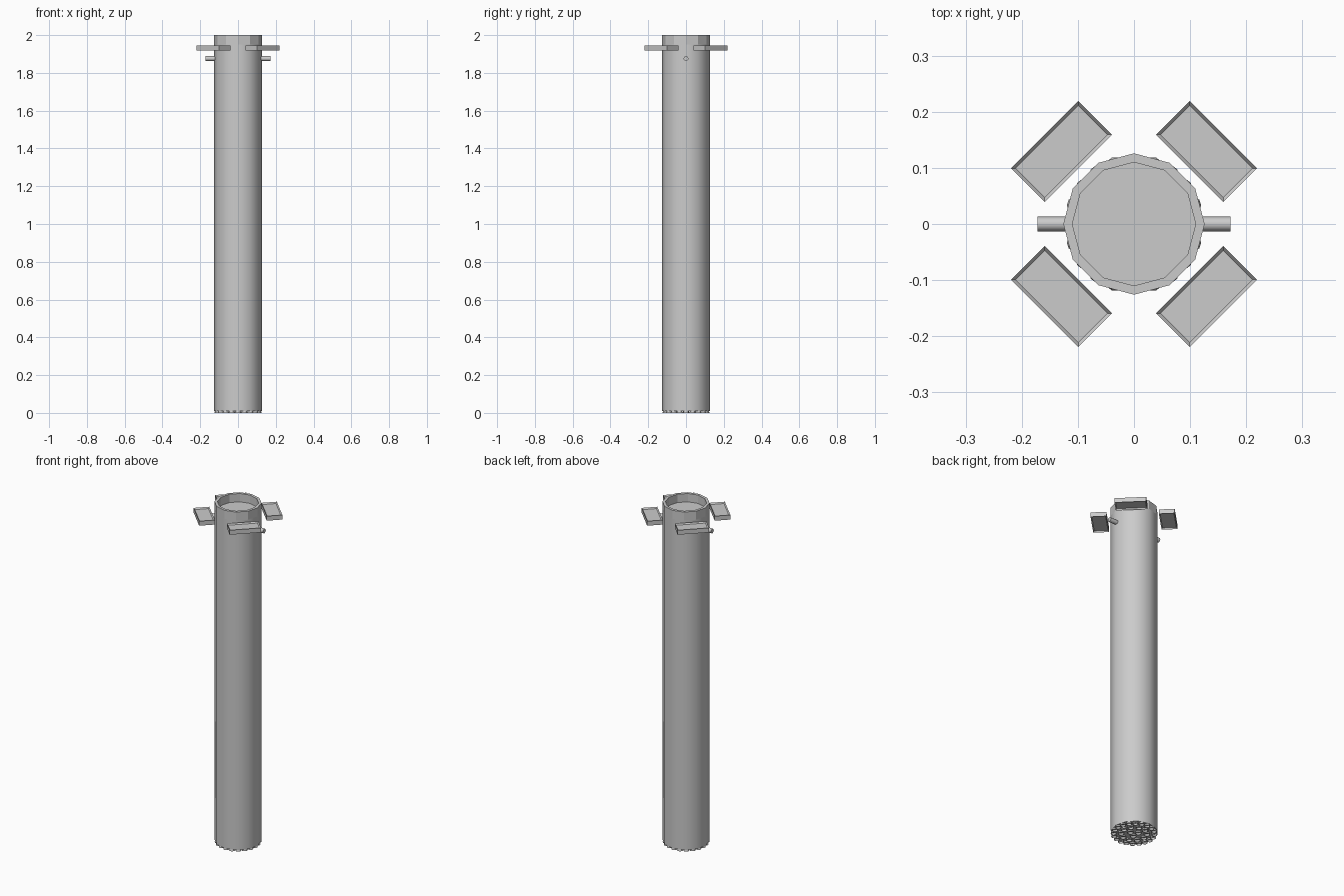
import bpy, bmesh, math
from mathutils import Matrix, Vector

if "Cube" in bpy.data.objects:
    bpy.data.objects.remove(bpy.data.objects["Cube"])


def make(name, bm, smooth=None):
    bmesh.ops.recalc_face_normals(bm, faces=bm.faces)
    me = bpy.data.meshes.new(name)
    bm.to_mesh(me)
    bm.free()
    ob = bpy.data.objects.new(name, me)
    bpy.context.collection.objects.link(ob)
    if smooth:
        bpy.ops.object.select_all(action='DESELECT')
        ob.select_set(True)
        bpy.context.view_layer.objects.active = ob
        bpy.ops.object.shade_smooth_by_angle(angle=math.radians(smooth))
    return ob


def lathe(bm, profile, sides, cx=0, cy=0, caps=True):
    """Stack of (radius, z) rings joined into a closed skin."""
    rings = []
    for r, z in profile:
        rings.append([bm.verts.new((cx + r * math.cos(2 * math.pi * i / sides),
                                    cy + r * math.sin(2 * math.pi * i / sides), z))
                      for i in range(sides)])
    for a, b in zip(rings, rings[1:]):
        for i in range(sides):
            j = (i + 1) % sides
            bm.faces.new((a[i], a[j], b[j], b[i]))
    if caps:
        bm.faces.new(rings[0][::-1])
        bm.faces.new(rings[-1])


# Tall 12-sided body
bm = bmesh.new()
lathe(bm, [(0.126, 0.01), (0.126, 1.95)], 12)
make("body", bm, 40)

# Open collar on top
bm = bmesh.new()
lathe(bm, [(0.126, 1.95), (0.126, 2.0), (0.11, 2.0), (0.11, 1.951)], 12)
make("top_collar", bm)

# Engine nozzles in three rings
bm = bmesh.new()
for count, radius, size in ((20, 0.109, 0.016), (10, 0.069, 0.018), (3, 0.025, 0.018)):
    for k in range(count):
        a = 2 * math.pi * k / count
        lathe(bm, [(size * 0.65, 0.022), (size, 0.0), (size * 0.85, 0.0), (size * 0.5, 0.018)],
              10, radius * math.cos(a), radius * math.sin(a))
make("engine_nozzles", bm, 40)

# Four framed fins around the top, panels recessed on both faces
for k in range(4):
    bm = bmesh.new()
    bmesh.ops.create_cube(bm, size=1, matrix=Matrix.Diagonal((0.085, 0.17, 0.027, 1)))
    bm.normal_update()
    for f in [f for f in bm.faces if abs(f.normal.z) > 0.9]:
        n = f.normal.copy()
        bmesh.ops.inset_region(bm, faces=[f], thickness=0.008)
        bmesh.ops.translate(bm, verts=f.verts, vec=-n * 0.008)
    bm.transform(Matrix.Rotation(math.radians(45 + 90 * k), 4, 'Z')
                 @ Matrix.Translation((0.183, 0, 1.932)))
    make(f"fin_{k + 1}", bm)

# Side lifting pegs
for side, name in ((1, "right_peg"), (-1, "left_peg")):
    bm = bmesh.new()
    bmesh.ops.create_cone(bm, cap_ends=True, segments=12, radius1=0.013, radius2=0.013, depth=0.057,
                          matrix=Matrix.Translation(Vector((side * 0.1435, 0, 1.876)))
                          @ Matrix.Rotation(math.pi / 2, 4, 'Y'))
    make(name, bm, 40)
